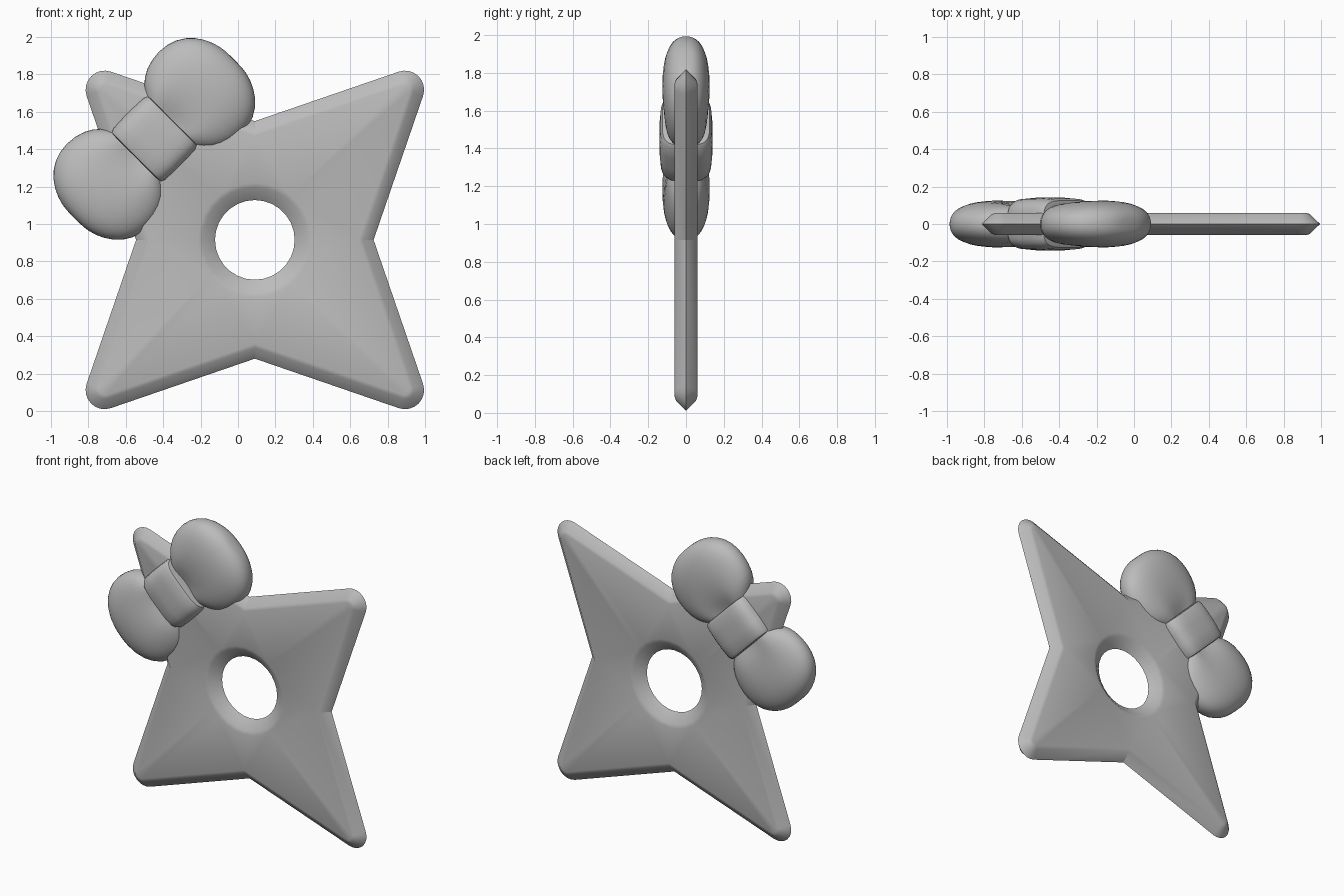
import bpy, bmesh, math
from mathutils import Matrix, Vector

default = bpy.data.objects.get("Cube")
if default:
    bpy.data.objects.remove(default, do_unlink=True)

# Plain grey for every part
grey = bpy.data.materials.new("grey")
grey.use_nodes = True
colour = (0.5, 0.5, 0.5, 1)
grey.diffuse_color = colour
grey.node_tree.nodes["Principled BSDF"].inputs["Base Color"].default_value = colour


def finish(bm, name, matrix, angle, subdivide=0):
    bmesh.ops.recalc_face_normals(bm, faces=bm.faces)
    mesh = bpy.data.meshes.new(name)
    bm.to_mesh(mesh)
    bm.free()
    mesh.materials.append(grey)
    obj = bpy.data.objects.new(name, mesh)
    bpy.context.collection.objects.link(obj)
    obj.matrix_world = matrix
    if subdivide:
        mod = obj.modifiers.new("Smooth", "SUBSURF")
        mod.levels = mod.render_levels = subdivide
    bpy.ops.object.select_all(action='DESELECT')
    obj.select_set(True)
    bpy.context.view_layer.objects.active = obj
    bpy.ops.object.shade_smooth_by_angle(angle=math.radians(angle))
    return obj


def skin(bm, loops):
    """Join successive vertex rings with quads."""
    for a, b in zip(loops, loops[1:]):
        n = len(a)
        for i in range(n):
            j = (i + 1) % n
            bm.faces.new((a[i], a[j], b[j], b[i]))


# Four-pointed star outline, moved inwards by d
SLOPE, NOTCH, TIP, ROUND = math.radians(19), 0.635, 0.803, 0.102


def star_loop(d):
    points = []
    for k in range(4):
        turn = Matrix.Rotation(-k * math.pi / 2, 2)
        quarter = [Vector((0, NOTCH - d / math.cos(SLOPE)))]
        for i in range(9):
            a = math.pi / 2 + SLOPE - (math.pi / 2 + 2 * SLOPE) * i / 8
            r = ROUND - d
            quarter.append(Vector((TIP + r * math.cos(a), TIP + r * math.sin(a))))
        points += [turn @ p for p in quarter]
    return points


def hole_loop(r, sides=28):
    return [Vector((r * math.cos(math.tau * i / sides), r * math.sin(math.tau * i / sides)))
            for i in range(sides)]


# Star blade: sharp rim, softened bevel and a countersunk hole
bm = bmesh.new()
faces_edge = {}
for shape, profile in ((star_loop, ((0, 0), (0.055, 0.053), (0.075, 0.06))),
                       (hole_loop, ((0.213, 0), (0.28, 0.052), (0.305, 0.06)))):
    full = [(s, -y) for s, y in reversed(profile)] + list(profile[1:])
    rings = [[bm.verts.new((p.x, y, p.y)) for p in shape(s)] for s, y in full]
    skin(bm, rings)
    for side in (0, -1):
        faces_edge.setdefault(side, []).append(rings[side])
for rings in faces_edge.values():
    edges = [bm.edges.get((r[i], r[i - 1])) for r in rings for i in range(len(r))]
    bmesh.ops.triangle_fill(bm, edges=edges, use_beauty=True)
finish(bm, "star_blade", Matrix.Translation((0.09, 0, 0.915)), 25)

# Bow placement: local x runs along the bow, tilted across one star point
bow = Matrix.Translation((-0.4475, 0, 1.455)) @ Matrix.Rotation(-math.pi / 4, 4, 'Y')


def loft(bm, stations, power, sides, pinch=0):
    """Rounded cross-sections (position, half width, half depth) along local x."""
    rings = []
    for u, h, t in stations:
        ring = []
        for i in range(sides):
            a = math.tau * (i + 0.5) / sides
            c, s = math.cos(a), math.sin(a)
            v = h * math.copysign(abs(c) ** (2 / power), c)
            y = t * math.copysign(abs(s) ** (2 / power), s)
            y *= 1 - pinch * math.exp(-(v / 0.08) ** 2 - ((u - 0.14) / 0.1) ** 2)
            ring.append(bm.verts.new((u, y, v)))
        rings.append(ring)
    skin(bm, rings)
    bm.faces.new(rings[0])
    bm.faces.new(rings[-1])


# Puffy loops, pinched where they meet the knot
lobe = ((0.04, 0.12, 0.07), (0.11, 0.17, 0.10), (0.16, 0.245, 0.118), (0.23, 0.30, 0.126),
        (0.35, 0.325, 0.13), (0.46, 0.30, 0.126), (0.54, 0.235, 0.105),
        (0.59, 0.14, 0.068), (0.603, 0.06, 0.03))
for name, turn in (("bow_loop_left", 0), ("bow_loop_right", math.pi)):
    bm = bmesh.new()
    loft(bm, lobe, 2.3, 20, pinch=0.5)
    finish(bm, name, bow @ Matrix.Rotation(turn, 4, 'Y'), 180, 1)

# Knot: a soft cushion band round the middle
bm = bmesh.new()
half = ((0.14, 0.165, 0.105), (0.136, 0.187, 0.126), (0.115, 0.197, 0.136), (0.04, 0.20, 0.141))
loft(bm, [(-u, h, t) for u, h, t in half] + list(reversed(half)), 4, 28)
finish(bm, "bow_knot", bow, 50)
